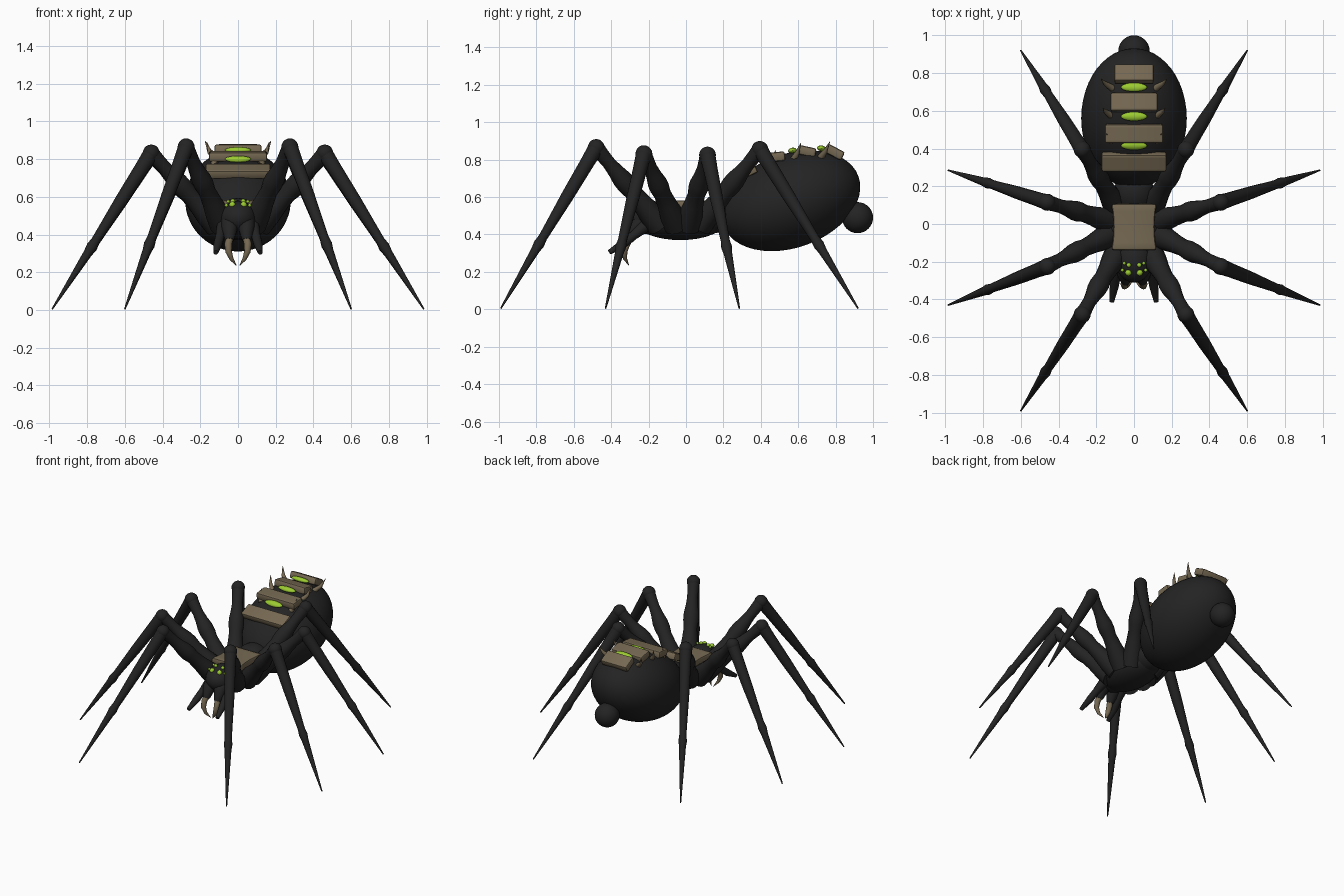
import bpy, bmesh, math
from mathutils import Vector, Matrix

if "Cube" in bpy.data.objects:
    bpy.data.objects.remove(bpy.data.objects["Cube"], do_unlink=True)


def material(name, rgb):
    m = bpy.data.materials.new(name)
    m.use_nodes = True
    m.diffuse_color = (*rgb, 1)
    bsdf = next(n for n in m.node_tree.nodes if n.type == 'BSDF_PRINCIPLED')
    bsdf.inputs["Base Color"].default_value = (*rgb, 1)
    return m


BLACK = material("black_shell", (0.017, 0.017, 0.017))
BROWN = material("brown_horn", (0.18, 0.14, 0.085))
GREEN = material("glowing_green", (0.33, 0.6, 0.03))


def finish(name, bm, mat, angle=60):
    bmesh.ops.recalc_face_normals(bm, faces=bm.faces)
    me = bpy.data.meshes.new(name)
    bm.to_mesh(me)
    bm.free()
    me.materials.append(mat)
    ob = bpy.data.objects.new(name, me)
    bpy.context.collection.objects.link(ob)
    bpy.ops.object.select_all(action='DESELECT')
    ob.select_set(True)
    bpy.context.view_layer.objects.active = ob
    bpy.ops.object.shade_smooth_by_angle(angle=math.radians(angle))
    return ob


def ellipsoid(name, mat, center, radii, tilt=0, segs=32):
    bm = bmesh.new()
    mtx = (Matrix.Translation(center) @ Matrix.Rotation(math.radians(tilt), 4, 'X')
           @ Matrix.Diagonal((*radii, 1)))
    bmesh.ops.create_uvsphere(bm, u_segments=segs, v_segments=segs // 2, radius=1, matrix=mtx)
    return finish(name, bm, mat)


def tube(name, mat, points, radii, sides=14):
    """Round tube through points, with its own radius at each one."""
    bm = bmesh.new()
    pts = [Vector(p) for p in points]
    rings = []
    for i, (p, r) in enumerate(zip(pts, radii)):
        d = (pts[min(i + 1, len(pts) - 1)] - pts[max(i - 1, 0)]).normalized()
        a = d.cross(Vector((1, 0, 0))).normalized()
        b = d.cross(a)
        rings.append([bm.verts.new(p + r * (a * math.cos(t) + b * math.sin(t)))
                      for t in (math.tau * k / sides for k in range(sides))])
    for lo, hi in zip(rings, rings[1:]):
        for k in range(sides):
            n = (k + 1) % sides
            bm.faces.new((lo[k], lo[n], hi[n], hi[k]))
    bm.faces.new(rings[0])
    bm.faces.new(rings[-1])
    return finish(name, bm, mat)


def plate(name, center, size, tilt, pinch=0):
    """Bevelled board, its sides drawn in at the middle by pinch."""
    bm = bmesh.new()
    bmesh.ops.create_cube(bm, size=1)
    along = [e for e in bm.edges if abs(e.verts[0].co.y - e.verts[1].co.y) > 0.5]
    bmesh.ops.subdivide_edges(bm, edges=along, cuts=5)
    for v in bm.verts:
        v.co.x *= 1 - pinch * (1 - (2 * v.co.y) ** 2)
    bmesh.ops.transform(bm, verts=bm.verts, matrix=Matrix.Translation(center)
                        @ Matrix.Rotation(math.radians(tilt), 4, 'X')
                        @ Matrix.Diagonal((*size, 1)))
    sharp = [e for e in bm.edges if e.calc_face_angle(0) > 1]
    bmesh.ops.bevel(bm, geom=sharp, offset=0.012, segments=2, profile=0.5, affect='EDGES')
    return finish(name, bm, BROWN, 35)


def along(a, b, steps):
    return [Vector(a).lerp(Vector(b), t) for t in steps]


# Body
ellipsoid("abdomen", BLACK, (0, 0.56, 0.58), (0.28, 0.385, 0.25), 20, 48)
ellipsoid("spinneret", BLACK, (0, 0.917, 0.49), (0.083, 0.083, 0.083))
ellipsoid("thorax", BLACK, (0, -0.03, 0.47), (0.15, 0.24, 0.1))
ellipsoid("waist", BLACK, (0, 0.16, 0.5), (0.11, 0.12, 0.09), 20)
ellipsoid("head", BLACK, (0, -0.19, 0.49), (0.1, 0.12, 0.09))

# Back plates, with a glowing slit in each gap
plate("thorax_plate", (0, -0.015, 0.56), (0.24, 0.245, 0.045), 0, 0.1)
for i, (y, z, width, tilt) in enumerate([(0.33, 0.735, 0.345, 25), (0.48, 0.815, 0.31, 6),
                                         (0.645, 0.845, 0.25, -12), (0.795, 0.84, 0.21, -28)]):
    plate(f"back_plate_{i + 1}", (0, y, z), (width, 0.1, 0.05), tilt)
for i, (y, z, tilt) in enumerate([(0.415, 0.8, 25), (0.57, 0.848, 5), (0.725, 0.86, -12)]):
    ellipsoid(f"glow_slit_{i + 1}", GREEN, (0, y, z), (0.07, 0.024, 0.016), tilt, 20)

# Leg stations: hip, knee, foot
LEGS = {
    "front": ((0.08, -0.14, 0.45), (0.275, -0.48, 0.865), (0.6, -0.99, 0.005)),
    "mid_front": ((0.11, -0.05, 0.45), (0.46, -0.225, 0.832), (0.985, -0.43, 0.005)),
    "mid_back": ((0.11, 0.01, 0.45), (0.46, 0.115, 0.825), (0.985, 0.285, 0.005)),
    "back": ((0.08, 0.07, 0.45), (0.275, 0.395, 0.855), (0.6, 0.92, 0.005)),
}
UPPER = [(0, 0.07), (0.15, 0.064), (0.3, 0.052), (0.43, 0.046), (0.52, 0.053), (0.6, 0.052),
         (0.7, 0.042), (0.8, 0.036), (0.9, 0.038), (1, 0.042)]
LOWER = [(0, 0.042), (0.1, 0.038), (0.3, 0.034), (0.5, 0.026), (0.56, 0.024), (0.6, 0.029),
         (0.64, 0.023), (0.7, 0.02), (0.85, 0.012), (1, 0.004)]

# Abdomen spines: base, tip
SPINES = [((0.12, 0.44, 0.77), (0.145, 0.48, 0.85)),
          ((0.12, 0.575, 0.8), (0.165, 0.615, 0.89)),
          ((0.115, 0.72, 0.81), (0.175, 0.77, 0.897))]

# Eyes: position and radius
EYES = [((0.03, -0.258, 0.558), 0.017), ((0.028, -0.218, 0.578), 0.012),
        ((0.062, -0.245, 0.555), 0.009), ((0.052, -0.208, 0.575), 0.009)]

for side, s in (("left", 1), ("right", -1)):
    def flip(p):
        return Vector((p[0] * s, p[1], p[2]))

    # Legs
    for leg, stations in LEGS.items():
        hip, knee, foot = map(flip, stations)
        tube(f"{side}_{leg}_upper_leg", BLACK, along(hip, knee, [t for t, r in UPPER]),
             [r for t, r in UPPER])
        ellipsoid(f"{side}_{leg}_knee", BLACK, knee, (0.045, 0.045, 0.045), 0, 20)
        tube(f"{side}_{leg}_lower_leg", BLACK, along(knee, foot, [t for t, r in LOWER]),
             [r for t, r in LOWER])

    # Spines
    for i, (base, tip) in enumerate(SPINES):
        b, t = flip(base), flip(tip)
        mid = b.lerp(t, 0.5) + Vector((0.008 * s, 0, -0.008))
        tube(f"{side}_spine_{i + 1}", BROWN, [b, mid, t], [0.019, 0.012, 0.001], 10)

    # Eyes
    for i, (p, r) in enumerate(EYES):
        ellipsoid(f"{side}_eye_{i + 1}", GREEN, flip(p), (r, r, r), 0, 16)

    # Mouth parts
    tube(f"{side}_jaw", BLACK, map(flip, [(0.04, -0.22, 0.48), (0.045, -0.275, 0.43),
                                          (0.045, -0.305, 0.37)]), [0.05, 0.042, 0.024])
    tube(f"{side}_fang", BROWN,
         map(flip, [(0.042, -0.295, 0.39), (0.052, -0.318, 0.35), (0.05, -0.33, 0.31),
                    (0.034, -0.326, 0.27), (0.008, -0.305, 0.235)]),
         [0.02, 0.02, 0.017, 0.011, 0.001], 12)
    tube(f"{side}_palp", BLACK,
         map(flip, [(0.075, -0.2, 0.46), (0.095, -0.28, 0.395), (0.105, -0.33, 0.355),
                    (0.118, -0.41, 0.305)]), [0.036, 0.024, 0.024, 0.013])
